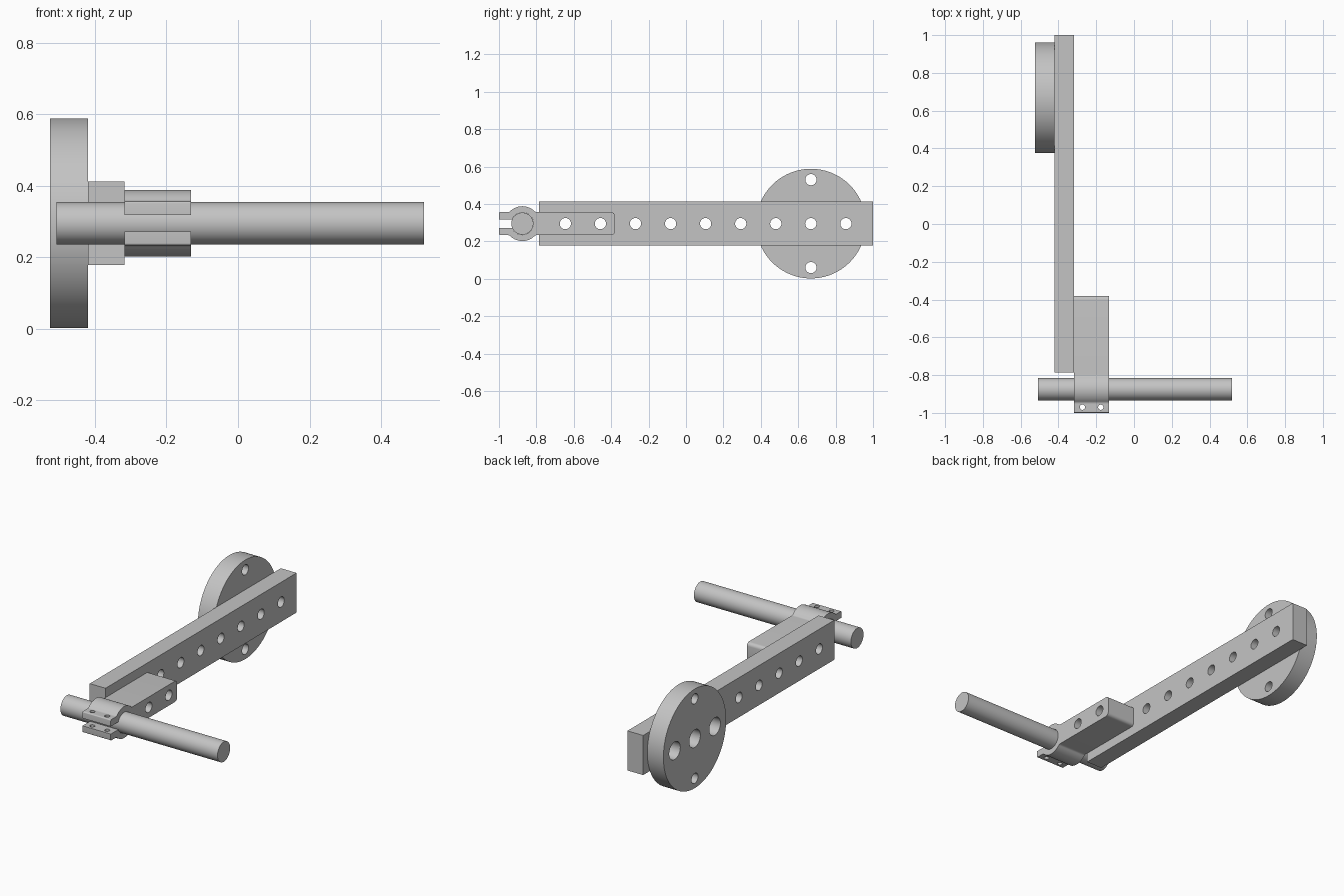
import bpy, bmesh, math
from mathutils import Matrix, Vector

old = bpy.data.objects.get("Cube")
if old:
    bpy.data.objects.remove(old, do_unlink=True)

GREY = (0.55, 0.55, 0.55, 1)
mat = bpy.data.materials.new("plain_grey")
mat.use_nodes = True
mat.diffuse_color = GREY
mat.node_tree.nodes["Principled BSDF"].inputs["Base Color"].default_value = GREY

MID_Z = 0.295
HOLES_Y = [-0.645 + 0.1875 * i for i in range(9)]
HOLE_R = 0.03


def make_object(name, bm):
    bmesh.ops.recalc_face_normals(bm, faces=bm.faces)
    mesh = bpy.data.meshes.new(name)
    bm.to_mesh(mesh)
    bm.free()
    mesh.materials.append(mat)
    obj = bpy.data.objects.new(name, mesh)
    bpy.context.collection.objects.link(obj)
    return obj


def add_cylinder(bm, center, radius, length, axis="X", segments=32):
    turn = Matrix.Rotation(math.pi / 2, 4, "Y") if axis == "X" else Matrix()
    bmesh.ops.create_cone(bm, cap_ends=True, segments=segments, radius1=radius, radius2=radius,
                          depth=length, matrix=Matrix.Translation(center) @ turn)


def extrude_profile(name, points, x0, x1):
    """Extrude a (y, z) outline along x."""
    bm = bmesh.new()
    face = bm.faces.new([bm.verts.new((x0, y, z)) for y, z in points])
    ext = bmesh.ops.extrude_face_region(bm, geom=[face])["geom"]
    verts = [v for v in ext if isinstance(v, bmesh.types.BMVert)]
    bmesh.ops.translate(bm, verts=verts, vec=(x1 - x0, 0, 0))
    return make_object(name, bm)


def drill(obj, holes):
    """Cut separate cylinders out of obj; each hole is (center, radius, length, axis)."""
    bm = bmesh.new()
    for hole in holes:
        add_cylinder(bm, *hole)
    cutter = make_object("hole_cutter", bm)
    cutter.hide_render = True
    mod = obj.modifiers.new("holes", "BOOLEAN")
    mod.operation, mod.solver, mod.object = "DIFFERENCE", "EXACT", cutter
    bpy.context.view_layer.objects.active = obj
    bpy.ops.object.modifier_apply(modifier=mod.name)
    bpy.data.objects.remove(cutter, do_unlink=True)


def smooth(obj):
    bpy.ops.object.select_all(action="DESELECT")
    obj.select_set(True)
    bpy.context.view_layer.objects.active = obj
    bpy.ops.object.shade_smooth_by_angle(angle=math.radians(30))


def arc(cy, cz, r, a0, a1, steps):
    return [(cy + r * math.cos(a), cz + r * math.sin(a))
            for a in (math.radians(a0 + (a1 - a0) * i / steps) for i in range(steps + 1))]


# Long bar with a row of holes
bar = extrude_profile("long_bar", [(-0.785, 0.178), (1, 0.178), (1, 0.412), (-0.785, 0.412)],
                      -0.42, -0.317)
drill(bar, [((-0.37, y, MID_Z), HOLE_R, 0.3, "X") for y in HOLES_Y])

# Round disc with two small outer holes and three wide holes over the bar
bm = bmesh.new()
add_cylinder(bm, (-0.4725, 0.668, MID_Z), 0.293, 0.105, "X", 96)
disc = make_object("round_disc", bm)
drill(disc, [((-0.47, 0.668, MID_Z + s * 0.235), HOLE_R, 0.3, "X") for s in (-1, 1)]
      + [((-0.47, y, MID_Z), 0.052, 0.3, "X") for y in HOLES_Y[-3:]])

# Handle rod
ROD_Y, ROD_R = -0.875, 0.059
bm = bmesh.new()
add_cylinder(bm, (0.0065, ROD_Y, MID_Z), ROD_R, 1.027, "X", 64)
rod = make_object("handle_rod", bm)

# Split clamp: block, ring and two ears drawn as one outline, mirrored about its middle
RING, HALF, FILLET, SLOT, BORE = 0.093, 0.0615, 0.02, 0.0225, 0.0595
fy = math.sqrt((RING + FILLET) ** 2 - (HALF + FILLET) ** 2)
fz = HALF + FILLET
tangent = math.degrees(math.atan2(fz, fy))
slot_angle = math.degrees(math.asin(SLOT / BORE))
upper = arc(0, 0, BORE, 0, 180 - slot_angle, 28)
upper += [(-0.125, SLOT)] + arc(-0.119, HALF - 0.006, 0.006, 180, 90, 4)
upper += arc(-fy, fz, FILLET, -90, -tangent, 6)
upper += arc(0, 0, RING, 180 - tangent, tangent, 24)[1:-1]
upper += arc(fy, fz, FILLET, 180 + tangent, 270, 6)
upper += arc(0.475, HALF - 0.02, 0.02, 90, 0, 6)


def half_clamp(sign):
    outline = upper + [(0.495, 0)]
    return [(ROD_Y + y, MID_Z + sign * z) for y, z in outline]


bm = bmesh.new()
for sign in (1, -1):
    bm.faces.new([bm.verts.new((-0.317, y, z)) for y, z in half_clamp(sign)])
bmesh.ops.remove_doubles(bm, verts=bm.verts, dist=1e-5)
ext = bmesh.ops.extrude_face_region(bm, geom=bm.faces[:], use_keep_orig=True)["geom"]
bmesh.ops.translate(bm, verts=[v for v in ext if isinstance(v, bmesh.types.BMVert)],
                    vec=Vector((0.185, 0, 0)))
clamp = make_object("split_clamp", bm)
drill(clamp, [((-0.22, y, MID_Z), HOLE_R, 0.5, "X") for y in HOLES_Y[:2]]
      + [((x, -0.97, MID_Z), 0.014, 0.3, "Z") for x in (-0.273, -0.176)])

for part in (bar, disc, rod, clamp):
    smooth(part)
